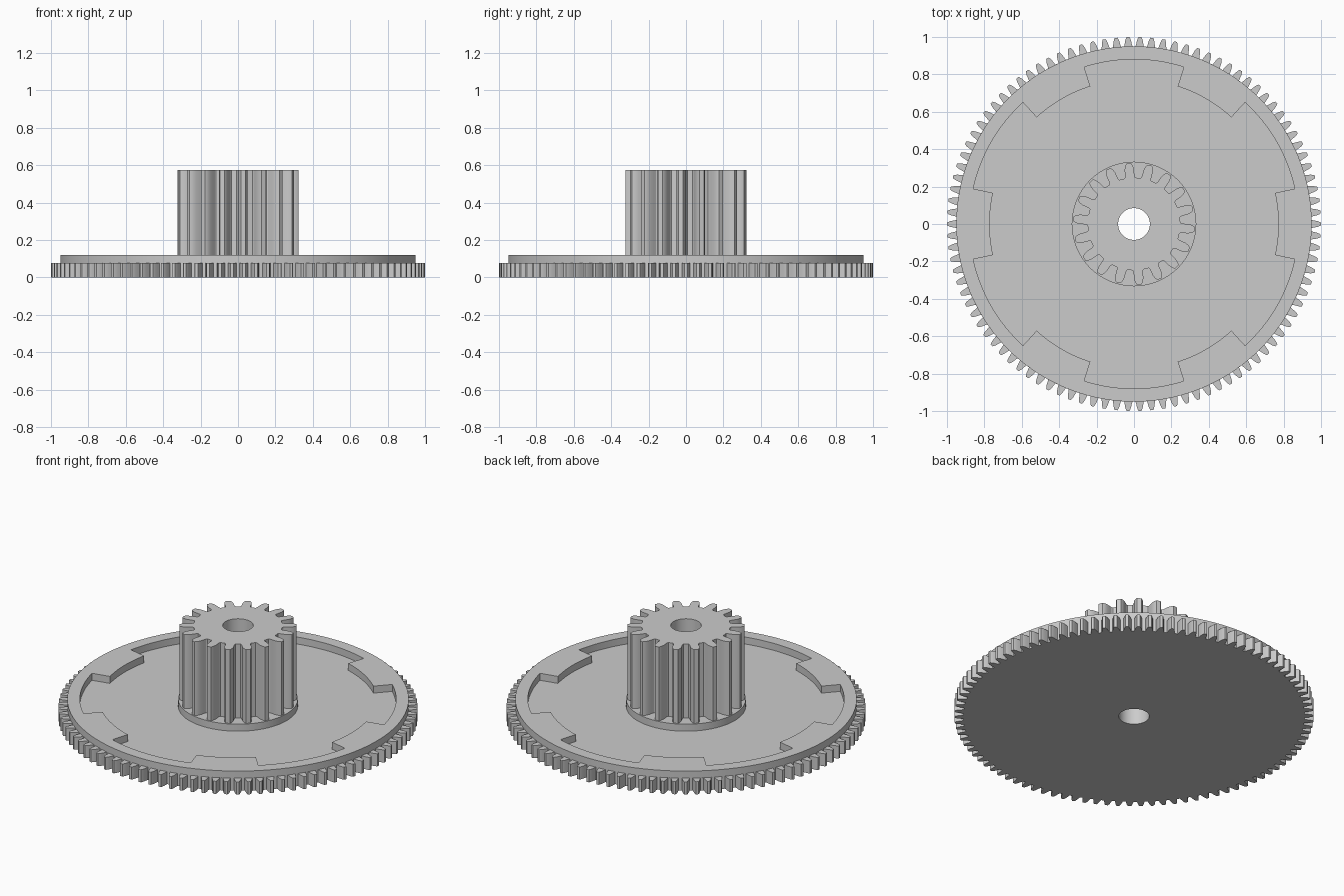
import bpy
import bmesh
from math import cos, sin, pi, radians

if "Cube" in bpy.data.objects:
    bpy.data.objects.remove(bpy.data.objects["Cube"], do_unlink=True)

gray = bpy.data.materials.new("gray_plastic")
gray.use_nodes = True
gray.diffuse_color = (0.6, 0.6, 0.6, 1)
gray.node_tree.nodes["Principled BSDF"].inputs["Base Color"].default_value = (0.6, 0.6, 0.6, 1)


def polar(r, a):
    return (r * cos(a), r * sin(a))


def circle(r, n=96):
    return [polar(r, 2 * pi * i / n) for i in range(n)]


def gear(teeth, flank, phase=0.0):
    """Outline from a flank of (radius, half width as a share of the pitch)."""
    pitch = 2 * pi / teeth
    points = []
    for i in range(teeth):
        mid = phase + i * pitch
        points += [polar(r, mid - w * pitch) for r, w in flank]
        points += [polar(r, mid + w * pitch) for r, w in reversed(flank)]
    return points


def tabbed_circle(r_slot, r_tab, tabs, half_tab, steps=16):
    """Circle with evenly spaced tabs that reach inward."""
    points = []
    for i in range(tabs):
        mid = 2 * pi * i / tabs
        half_slot = pi / tabs - half_tab
        for r, centre, half in ((r_tab, mid, half_tab),
                                (r_slot, mid + pi / tabs, half_slot)):
            points += [polar(r, centre + half * (2 * k / steps - 1))
                       for k in range(steps + 1)]
    return points


def plate(name, outer, inner, z0, z1):
    """Extrude the area between two outlines from z0 to z1."""
    bm = bmesh.new()
    edges = []
    for loop in (outer, inner):
        verts = [bm.verts.new((x, y, z0)) for x, y in loop]
        edges += [bm.edges.new((v, verts[i - 1])) for i, v in enumerate(verts)]
    bmesh.ops.triangle_fill(bm, edges=edges, use_beauty=True, normal=(0, 0, 1))
    result = bmesh.ops.extrude_face_region(bm, geom=bm.faces[:], use_keep_orig=True)
    top = [g for g in result["geom"] if isinstance(g, bmesh.types.BMVert)]
    bmesh.ops.translate(bm, verts=top, vec=(0, 0, z1 - z0))
    bmesh.ops.recalc_face_normals(bm, faces=bm.faces[:])
    mesh = bpy.data.meshes.new(name)
    bm.to_mesh(mesh)
    bm.free()
    mesh.materials.append(gray)
    obj = bpy.data.objects.new(name, mesh)
    bpy.context.collection.objects.link(obj)
    bpy.ops.object.select_all(action="DESELECT")
    obj.select_set(True)
    bpy.context.view_layer.objects.active = obj
    bpy.ops.object.shade_smooth_by_angle(angle=radians(20))
    return obj


bore = circle(0.085, 64)
floor_z, rim_z, top_z = 0.077, 0.12, 0.573

# Wide toothed disc
wide_flank = [(0.95, 0.36), (0.965, 0.3), (0.98, 0.25), (0.992, 0.18), (1.0, 0.12)]
plate("large_gear", gear(98, wide_flank), bore, 0, floor_z)

# Raised rim with six inward tabs
plate("rim", circle(0.95, 144), tabbed_circle(0.88, 0.772, 6, radians(12.4)),
      floor_z, rim_z)

# Round collar and the tall pinion on it
plate("collar", circle(0.333), bore, floor_z, rim_z)
pinion_flank = [(0.248, 0.34), (0.254, 0.29), (0.27, 0.265), (0.2925, 0.245),
                (0.308, 0.2), (0.319, 0.15), (0.325, 0.11)]
plate("pinion", gear(18, pinion_flank, radians(-5)), bore, rim_z, top_z)
